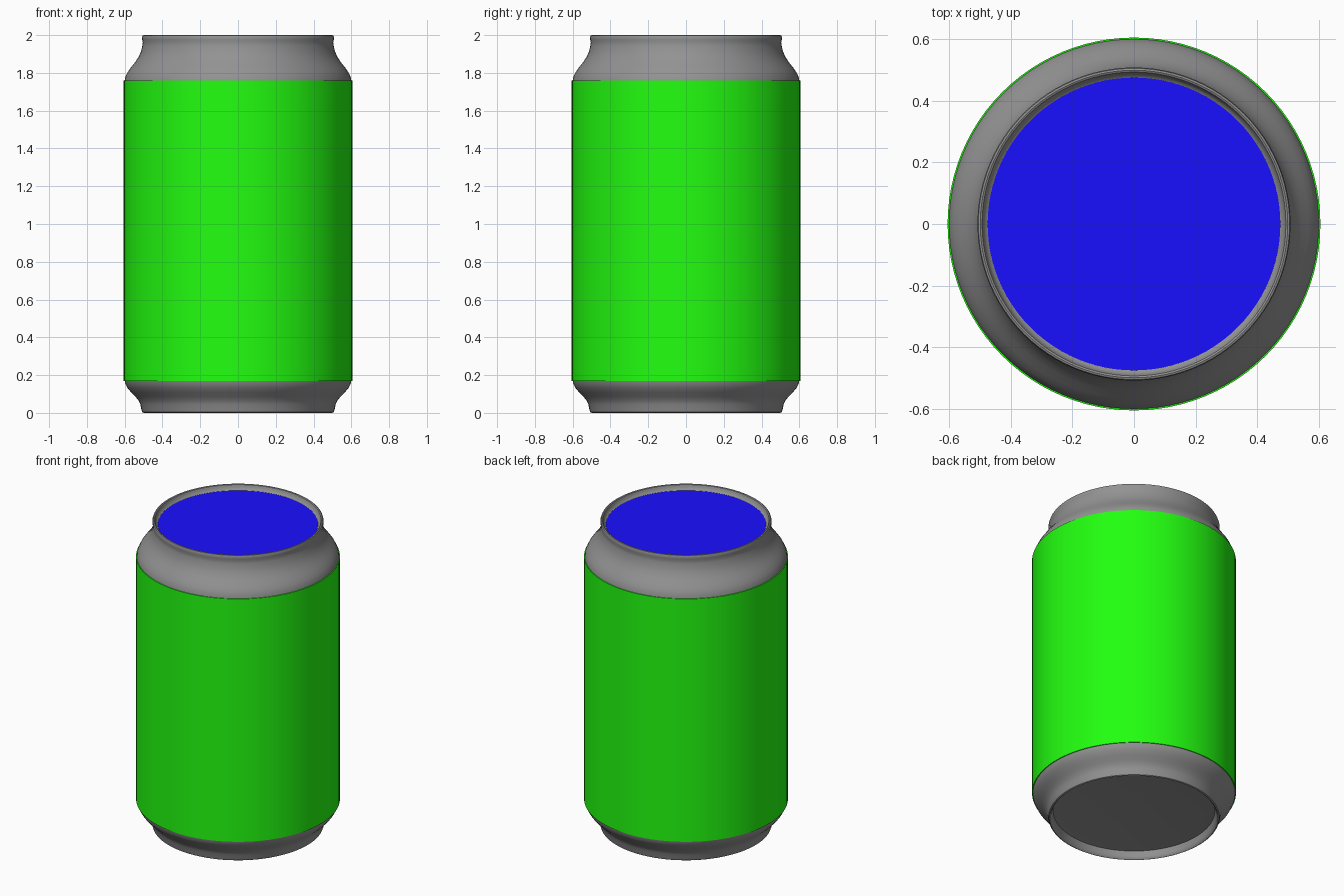
import bpy, bmesh, math

if "Cube" in bpy.data.objects:
    bpy.data.objects.remove(bpy.data.objects["Cube"])

SEGMENTS = 96
GREY = (0.29, 0.29, 0.29, 1)
GREEN = (0.016, 1.0, 0.005, 1)
BLUE = (0.0095, 0.0045, 1.0, 1)


def lathe(name, profile, color):
    """Revolve (radius, height) points around z; radius 0 closes the part with a fan."""
    bm = bmesh.new()
    verts = [bm.verts.new((r, 0, z)) for r, z in profile]
    edges = [bm.edges.new(pair) for pair in zip(verts, verts[1:])]
    bmesh.ops.spin(bm, geom=verts + edges, cent=(0, 0, 0), axis=(0, 0, 1),
                   angle=2 * math.pi, steps=SEGMENTS, use_duplicate=False)
    bmesh.ops.remove_doubles(bm, verts=bm.verts, dist=1e-4)
    bmesh.ops.recalc_face_normals(bm, faces=bm.faces)
    # Make the outermost face point outward (the lid points up)
    outer = max(bm.faces, key=lambda f: f.calc_center_median().xy.length)
    out_dir = outer.calc_center_median()
    out_dir.z = 0
    if name == "lid":
        out_dir.xyz = (0, 0, 1)
    if outer.normal.dot(out_dir) < 0:
        bmesh.ops.reverse_faces(bm, faces=bm.faces)
    mesh = bpy.data.meshes.new(name)
    bm.to_mesh(mesh)
    bm.free()
    obj = bpy.data.objects.new(name, mesh)
    bpy.context.collection.objects.link(obj)
    mat = bpy.data.materials.new(name + "_color")
    mat.diffuse_color = color
    mat.use_nodes = True
    mat.node_tree.nodes["Principled BSDF"].inputs["Base Color"].default_value = mat.diffuse_color
    mesh.materials.append(mat)
    bpy.ops.object.select_all(action='DESELECT')
    obj.select_set(True)
    bpy.context.view_layer.objects.active = obj
    bpy.ops.object.shade_smooth_by_angle(angle=math.radians(40))
    return obj


# Base: recessed underside, foot ring and flared lower shoulder
lathe("base", [(0, 0.055), (0.44, 0.055), (0.48, 0.05), (0.488, 0.02), (0.493, 0.005),
               (0.50, 0.0), (0.507, 0.004), (0.512, 0.02), (0.517, 0.045), (0.526, 0.065),
               (0.543, 0.086), (0.565, 0.108), (0.585, 0.132), (0.597, 0.155), (0.60, 0.17)],
      GREY)

# Label: thin coloured sleeve with small lips
lathe("label", [(0.60, 0.17), (0.605, 0.17), (0.605, 1.76), (0.60, 1.76)], GREEN)

# Neck: upper shoulder, rolled rim and inner wall down to the lid
lathe("neck", [(0.60, 1.76), (0.596, 1.78), (0.585, 1.803), (0.566, 1.83), (0.545, 1.856),
               (0.526, 1.885), (0.513, 1.915), (0.506, 1.945), (0.504, 1.96), (0.507, 1.975),
               (0.508, 1.99), (0.505, 1.998), (0.499, 2.0), (0.493, 1.997), (0.489, 1.985),
               (0.483, 1.972), (0.475, 1.967)], GREY)

# Lid: flat coloured disc
lathe("lid", [(0, 1.967), (0.475, 1.967)], BLUE)
